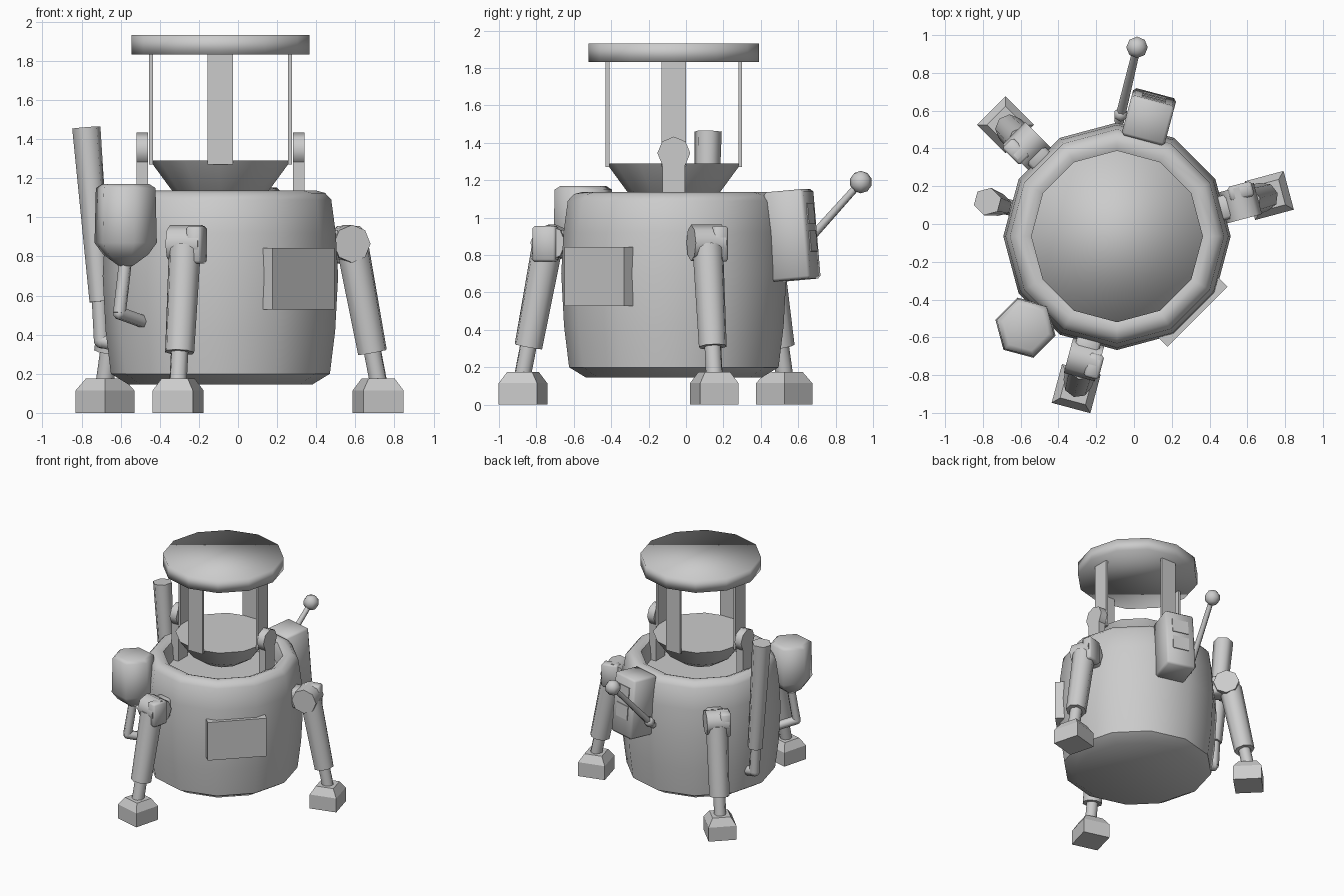
import bpy, bmesh, math
from mathutils import Matrix, Vector

cube = bpy.data.objects.get("Cube")
if cube:
    bpy.data.objects.remove(cube)

CENTRE = Vector((-0.09, -0.065, 0))
grey = bpy.data.materials.new("plain_grey")
grey.use_nodes = True
grey.diffuse_color = (0.6, 0.6, 0.6, 1)
grey.node_tree.nodes["Principled BSDF"].inputs["Base Color"].default_value = (0.6, 0.6, 0.6, 1)


def finish(name, bm, matrix=Matrix(), angle=40):
    bmesh.ops.recalc_face_normals(bm, faces=bm.faces)
    mesh = bpy.data.meshes.new(name)
    bm.to_mesh(mesh)
    bm.free()
    mesh.materials.append(grey)
    ob = bpy.data.objects.new(name, mesh)
    bpy.context.collection.objects.link(ob)
    ob.matrix_world = matrix
    bpy.ops.object.select_all(action="DESELECT")
    ob.select_set(True)
    bpy.context.view_layer.objects.active = ob
    if angle >= 180:
        bpy.ops.object.shade_smooth()
    elif angle:
        bpy.ops.object.shade_smooth_by_angle(angle=math.radians(angle))
    return ob


def frame(deg, r=0, z=0):
    """Local frame: x points outward, y sideways, z up."""
    turn = Matrix.Rotation(math.radians(deg), 4, "Z")
    return Matrix.Translation(CENTRE) @ turn @ Matrix.Translation((r, 0, z))


def lathe(name, profile, sides, matrix, angle=40):
    """Spin (radius, height) pairs around z and cap both ends."""
    bm = bmesh.new()
    rings = [[bm.verts.new((r * math.cos(i * math.tau / sides), r * math.sin(i * math.tau / sides), z))
              for i in range(sides)] for r, z in profile]
    for a, b in zip(rings, rings[1:]):
        for i in range(sides):
            j = (i + 1) % sides
            bm.faces.new((a[i], a[j], b[j], b[i]))
    bm.faces.new(rings[0])
    bm.faces.new(rings[-1])
    return finish(name, bm, matrix, angle)


def rod(name, start, end, r1, r2, sides=8, matrix=Matrix()):
    start, end = Vector(start), Vector(end)
    way = end - start
    aim = Matrix.Translation(start) @ way.to_track_quat("Z", "Y").to_matrix().to_4x4()
    return lathe(name, [(r1, 0), (r2, way.length)], sides, matrix @ aim, 65)


def box(name, size, matrix, bevel=0):
    bm = bmesh.new()
    bmesh.ops.create_cube(bm, size=1)
    bmesh.ops.scale(bm, vec=size, verts=bm.verts)
    if bevel:
        bmesh.ops.bevel(bm, geom=bm.edges[:], offset=bevel, segments=1, affect="EDGES")
    return finish(name, bm, matrix, 50 if bevel else 0)


def ball(name, radius, matrix, sides=8):
    bm = bmesh.new()
    bmesh.ops.create_uvsphere(bm, u_segments=sides, v_segments=5, radius=radius)
    return finish(name, bm, matrix, 60)


def pipe(name, points, radius, matrix):
    """Bent pipe with a ball at every bend."""
    for i, (a, b) in enumerate(zip(points, points[1:])):
        rod(f"{name}_{i + 1}", a, b, radius, radius, 6, matrix)
    for i, p in enumerate(points[1:-1]):
        ball(f"{name}_bend_{i + 1}", radius, matrix @ Matrix.Translation(p), 6)


# Barrel body with an open, rounded rim and a sunken floor
lathe("body", [(0.47, 0.145), (0.56, 0.2), (0.587, 0.42), (0.602, 0.7), (0.59, 0.92), (0.567, 1.09),
               (0.535, 1.125), (0.49, 1.137), (0.45, 1.12), (0.435, 1.08), (0.43, 0.98)], 12, frame(0), 45)

# Head: bowl, four flat struts and a thick round roof
lathe("head_bowl", [(0.16, 1.08), (0.25, 1.14), (0.36, 1.29)], 12, frame(0), 70)
lathe("head_roof", [(0.455, 1.832), (0.455, 1.932)], 12, frame(0), 180)
for i in range(4):
    box(f"head_strut_{i + 1}", (0.02, 0.13, 0.57), frame(90 * i, 0.355, 1.555))

# Ears that carry the head on each side
for side, deg in (("left", 0), ("right", 180)):
    box(f"{side}_ear_post", (0.06, 0.12, 0.36), frame(deg, 0.4, 1.15))
    lathe(f"{side}_ear_disc", [(0.088, -0.03), (0.088, 0.03)], 8,
          frame(deg, 0.4, 1.345) @ Matrix.Rotation(math.pi / 2, 4, "Y"), 50)

# Three legs
for name, deg in (("left", 15), ("back", 135), ("front", 255)):
    base = frame(deg)
    box(name + "_hip_arm", (0.2, 0.13, 0.15), frame(deg, 0.61, 0.86), 0.015)
    rod(name + "_hip_joint", (0.675, -0.085, 0.865), (0.675, 0.085, 0.865), 0.097, 0.097, 8, base)
    box(name + "_hip_cover", (0.13, 0.08, 0.19), frame(deg, 0.695, 0.86) @ Matrix.Translation((0, 0.06, 0)), 0.012)
    rod(name + "_leg", (0.7, 0, 0.85), (0.805, 0, 0.31), 0.085, 0.077, 8, base)
    rod(name + "_ankle", (0.8, 0, 0.34), (0.838, 0, 0.15), 0.046, 0.046, 8, base)
    # Square foot with a tapered top: four-sided spin turned to face outward
    lathe(name + "_foot", [(0.15, 0), (0.15, 0.115), (0.098, 0.175)], 4,
          frame(deg + 45) @ Matrix.Translation((0.835 * math.sqrt(0.5), -0.835 * math.sqrt(0.5), 0)), 30)

# Hatch on the front left
box("hatch", (0.07, 0.45, 0.315), frame(-45, 0.567, 0.685))

# Tank with a bent feed pipe on the front right
tank = frame(225, 0.685)
lathe("tank", [(0.125, 1.17), (0.158, 1.15), (0.165, 0.87), (0.12, 0.81), (0.035, 0.75)], 6, tank, 60)
pipe("tank_pipe", [(0, 0, 0.79), (0.02, 0, 0.66), (0.045, 0, 0.51), (-0.19, 0, 0.45)], 0.034, tank)

# Exhaust stack on the right
stack = frame(165)
rod("stack", (0.635, 0, 0.57), (0.71, 0, 1.46), 0.058, 0.075, 6, stack)
pipe("stack_pipe", [(0.64, 0, 0.6), (0.628, 0, 0.37), (0.5, 0, 0.34)], 0.042, stack)

# Leaning pack with two vents on the back
pack = frame(75, 0.655, 0.905) @ Matrix.Rotation(math.radians(-5), 4, "Y")
box("pack", (0.22, 0.235, 0.48), pack, 0.015)
for i, z in enumerate((-0.04, 0.11)):
    box(f"pack_vent_{i + 1}", (0.008, 0.13, 0.11), pack @ Matrix.Translation((0.112, 0, z)))

# Antenna beside the pack
foot, tip = Vector((-0.08, 0.54, 0.75)), Vector((0.016, 0.935, 1.19))
rod("antenna_rod", foot, tip, 0.026, 0.02, 6)
ball("antenna_tip", 0.06, Matrix.Translation(tip))
ball("antenna_socket", 0.04, Matrix.Translation(foot.lerp(tip, 0.1)), 6)
